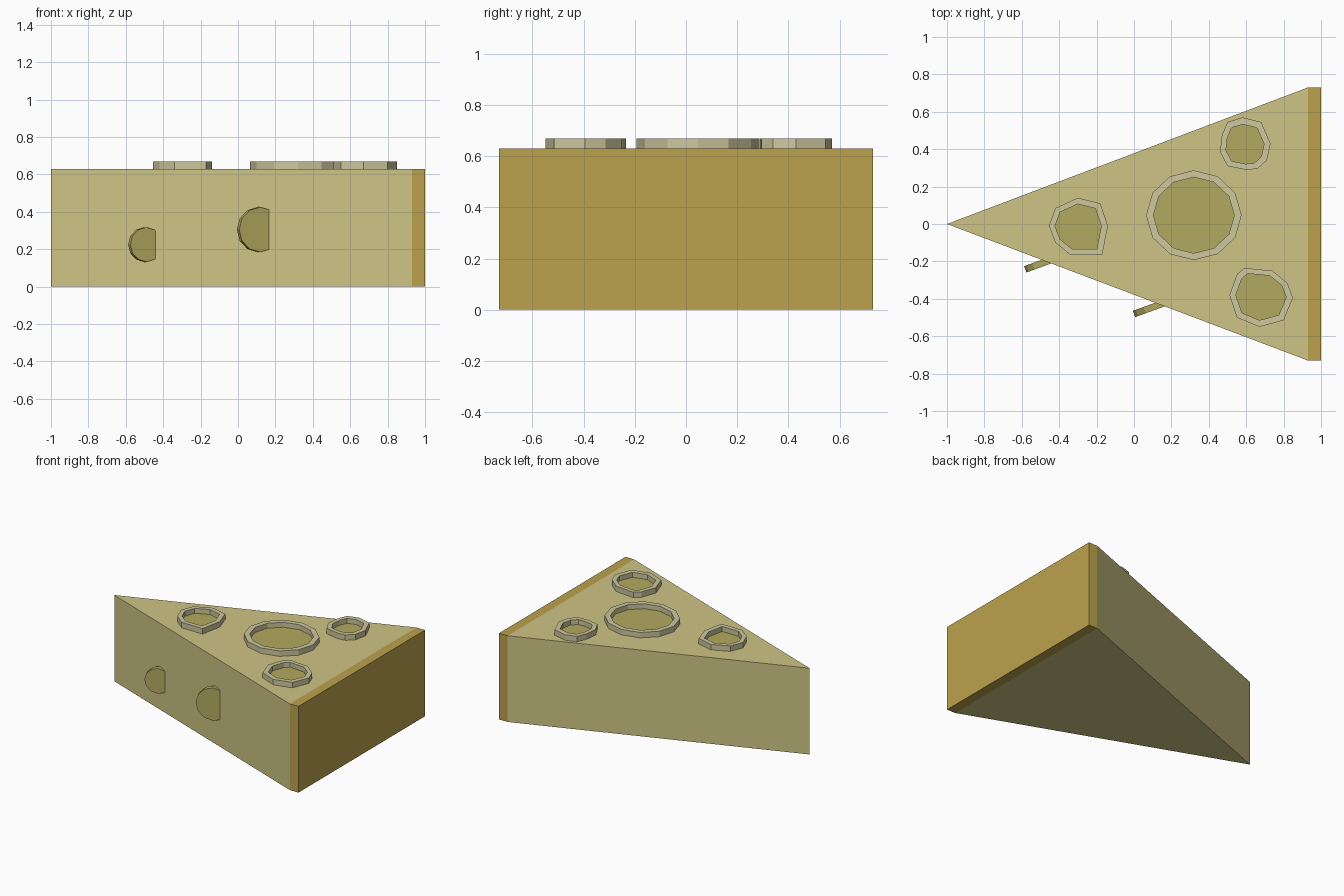
import bpy, bmesh
from math import sin, cos, pi, radians
from mathutils import Vector

cube = bpy.data.objects.get("Cube")
if cube:
    bpy.data.objects.remove(cube, do_unlink=True)


def material(name, r, g, b):
    m = bpy.data.materials.new(name)
    m.use_nodes = True
    m.diffuse_color = (r, g, b, 1)
    m.node_tree.nodes["Principled BSDF"].inputs["Base Color"].default_value = (r, g, b, 1)
    return m


cheese = material("pale cheese", 0.62, 0.56, 0.235)
rind_colour = material("golden rind", 0.50, 0.365, 0.075)
hole_colour = material("dark hole", 0.45, 0.40, 0.115)
rim_colour = material("light rim", 0.61, 0.57, 0.335)


def finish(bm, name, mat):
    bmesh.ops.recalc_face_normals(bm, faces=bm.faces[:])
    mesh = bpy.data.meshes.new(name)
    bm.to_mesh(mesh)
    bm.free()
    mesh.materials.append(mat)
    obj = bpy.data.objects.new(name, mesh)
    bpy.context.collection.objects.link(obj)
    return obj


def prism(name, outline, bottom, top, mat):
    """Extrude a closed xy outline between two heights."""
    bm = bmesh.new()
    face = bm.faces.new([bm.verts.new((p[0], p[1], bottom)) for p in outline])
    new = bmesh.ops.extrude_face_region(bm, geom=[face])["geom"]
    for v in new:
        if isinstance(v, bmesh.types.BMVert):
            v.co.z = top
    return finish(bm, name, mat)


def ring(name, outer, inner, bottom, top, mat):
    """Square-section ring between two outlines."""
    bm = bmesh.new()
    loops = [[bm.verts.new((p[0], p[1], z)) for p in line]
             for line, z in ((outer, bottom), (outer, top), (inner, top), (inner, bottom))]
    n = len(outer)
    for k in range(len(loops)):
        a, b = loops[k], loops[(k + 1) % len(loops)]
        for i in range(n):
            j = (i + 1) % n
            bm.faces.new((a[i], a[j], b[j], b[i]))
    return finish(bm, name, mat)


# Wedge body and the rind slab on its wide end
HEIGHT, RIND_X, HALF = 0.63, 0.93, 0.73
prism("cheese_wedge", [(-1, 0), (RIND_X, -HALF), (RIND_X, HALF)], 0, HEIGHT, cheese)
prism("rind", [(RIND_X, -HALF), (1, -HALF), (1, HALF), (RIND_X, HALF)], 0, HEIGHT, rind_colour)

# Raised crater rims on top, each with a dark floor
craters = {
    "large": [(0.32 + 0.255 * cos(i * pi / 6), 0.047 + 0.24 * sin(i * pi / 6)) for i in range(12)],
    "tip": [(-.30, .14), (-.18, .11), (-.14, -.01), (-.17, -.165), (-.34, -.165),
            (-.42, -.10), (-.455, -.01), (-.42, .085)],
    "back": [(.58, .57), (.68, .545), (.73, .43), (.71, .34), (.66, .295), (.60, .29),
             (.50, .31), (.46, .385), (.47, .475), (.50, .545)],
    "front": [(.59, -.235), (.74, -.25), (.82, -.315), (.85, -.395), (.80, -.515),
              (.67, -.55), (.55, -.50), (.51, -.38), (.55, -.27)],
}
for name, points in craters.items():
    outer = [Vector(p) for p in points]
    centre = sum(outer, Vector((0, 0))) / len(outer)
    radius = sum((p - centre).length for p in outer) / len(outer)
    rim = 0.038 if name == "large" else 0.035
    inner = [centre + (p - centre) * (1 - rim / radius) for p in outer]
    ring(name + "_crater_rim", outer, inner, HEIGHT - 0.01, HEIGHT + 0.04, rim_colour)
    prism(name + "_crater_floor", inner, HEIGHT - 0.003, HEIGHT + 0.004, hole_colour)

# Half-buried discs standing out of the front cut face
for name, place, radius in (("small_side_disc", (-0.495, -0.211, 0.225), 0.092),
                            ("large_side_disc", (0.113, -0.44, 0.305), 0.12)):
    bpy.ops.mesh.primitive_cylinder_add(vertices=12, radius=radius, depth=0.036, location=place,
                                        rotation=(radians(90), 0, radians(20)))
    disc = bpy.context.object
    disc.name = name
    disc.data.materials.append(hole_colour)
